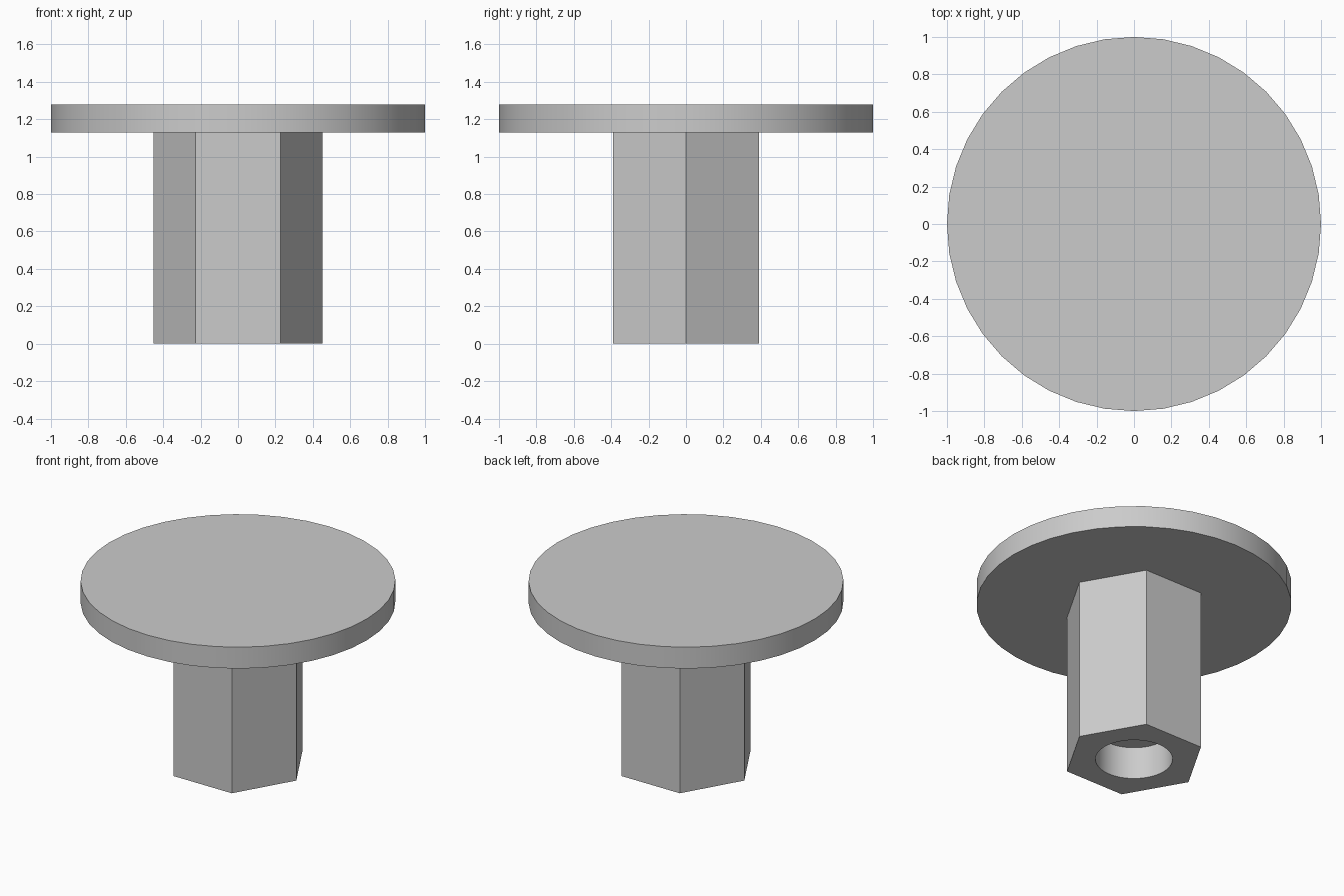
import bpy, bmesh, math

cube = bpy.data.objects.get("Cube")
if cube:
    bpy.data.objects.remove(cube, do_unlink=True)

ROUND_SIDES = 40
POST_TOP, DISC_TOP = 1.13, 1.28
POST_RADIUS, BORE_RADIUS, BORE_DEPTH = 0.452, 0.245, 0.226

grey = bpy.data.materials.new("plain grey")
grey.use_nodes = True
colour = (0.6, 0.6, 0.6, 1)
grey.diffuse_color = colour
grey.node_tree.nodes["Principled BSDF"].inputs["Base Color"].default_value = colour


def ring(bm, radius, z, sides):
    """Closed loop of vertices, with one vertex on +x."""
    return [bm.verts.new((radius * math.cos(i * math.tau / sides),
                          radius * math.sin(i * math.tau / sides), z))
            for i in range(sides)]


def walls(bm, low, high):
    """Side faces between two matching rings."""
    n = len(low)
    for i in range(n):
        j = (i + 1) % n
        bm.faces.new((low[i], low[j], high[j], high[i]))


def loop_edges(bm, verts):
    return [bm.edges.get((verts[i - 1], verts[i])) for i in range(len(verts))]


def finish(bm, name):
    mesh = bpy.data.meshes.new(name)
    bm.to_mesh(mesh)
    bm.free()
    mesh.materials.append(grey)
    obj = bpy.data.objects.new(name, mesh)
    bpy.context.collection.objects.link(obj)
    bpy.ops.object.select_all(action='DESELECT')
    obj.select_set(True)
    bpy.context.view_layer.objects.active = obj
    bpy.ops.object.shade_smooth_by_angle(angle=math.radians(30))
    return obj


# Round top disc
bm = bmesh.new()
low = ring(bm, 1, POST_TOP, ROUND_SIDES)
high = ring(bm, 1, DISC_TOP, ROUND_SIDES)
walls(bm, low, high)
bm.faces.new(high)
bm.faces.new(low[::-1])
finish(bm, "top_disc")

# Hexagonal post, with a blind round bore in its foot
bm = bmesh.new()
foot = ring(bm, POST_RADIUS, 0, 6)
head = ring(bm, POST_RADIUS, POST_TOP, 6)
walls(bm, foot, head)
bm.faces.new(head)
mouth = ring(bm, BORE_RADIUS, 0, ROUND_SIDES)
bore_end = ring(bm, BORE_RADIUS, BORE_DEPTH, ROUND_SIDES)
walls(bm, bore_end, mouth)
bm.faces.new(bore_end[::-1])
bmesh.ops.triangle_fill(bm, use_beauty=True, normal=(0, 0, -1),
                        edges=loop_edges(bm, foot) + loop_edges(bm, mouth))
bmesh.ops.recalc_face_normals(bm, faces=bm.faces[:])
finish(bm, "hexagonal_post")
